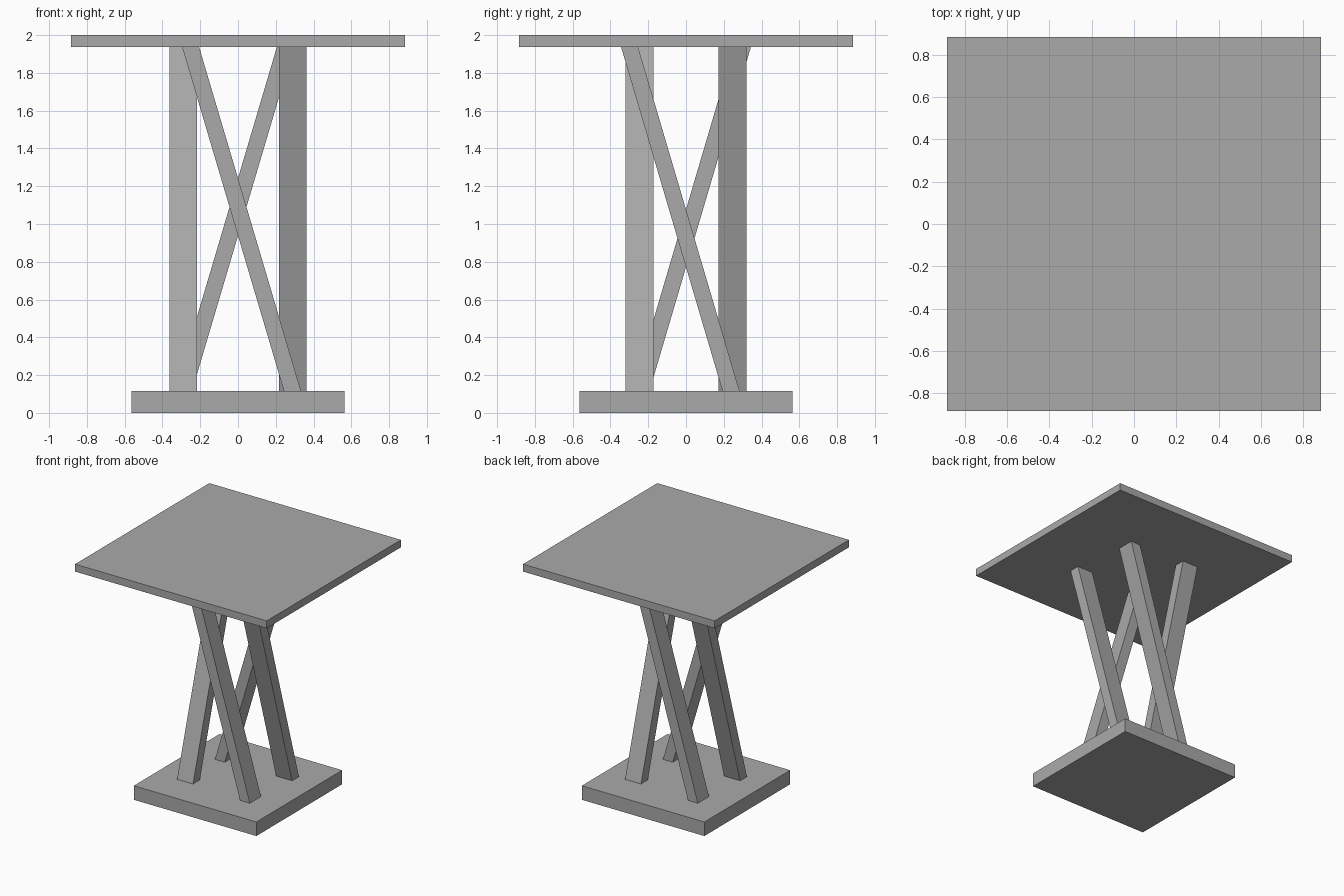
import bpy
import bmesh

cube = bpy.data.objects.get("Cube")
if cube:
    bpy.data.objects.remove(cube, do_unlink=True)

grey = bpy.data.materials.new("plain_grey")
grey.use_nodes = True
colour = (0.4, 0.4, 0.4, 1)
grey.diffuse_color = colour
grey.node_tree.nodes["Principled BSDF"].inputs["Base Color"].default_value = colour

BASE_TOP, SLAB_BOTTOM, HEIGHT = 0.117, 1.938, 2.0


def prism(name, low, high, z_low, z_high, size):
    """Box whose top is shifted from its bottom, so it may lean."""
    bm = bmesh.new()
    bmesh.ops.create_cube(bm, size=1)
    for v in bm.verts:
        upper = v.co.z > 0
        centre = high if upper else low
        v.co.x = centre[0] + v.co.x * size[0]
        v.co.y = centre[1] + v.co.y * size[1]
        v.co.z = z_high if upper else z_low
    mesh = bpy.data.meshes.new(name)
    bm.to_mesh(mesh)
    bm.free()
    mesh.materials.append(grey)
    obj = bpy.data.objects.new(name, mesh)
    bpy.context.collection.objects.link(obj)
    return obj


# Square foot and table top
prism("base", (0, 0), (0, 0), 0, BASE_TOP, (1.13, 1.13))
prism("table_top", (0, 0), (0, 0), SLAB_BOTTOM, HEIGHT, (1.767, 1.767))

# Crossed legs: each pair is a half turn about the upright axis
WIDE, THIN = 0.147, 0.09
for s, across, along in ((1, "front", "left"), (-1, "back", "right")):
    prism(across + "_leg", (s * 0.288, s * -0.246), (s * -0.251, s * -0.246),
          BASE_TOP, SLAB_BOTTOM, (THIN, WIDE))
    prism(along + "_leg", (s * 0.29, s * 0.238), (s * 0.29, s * -0.299),
          BASE_TOP, SLAB_BOTTOM, (WIDE, THIN))
